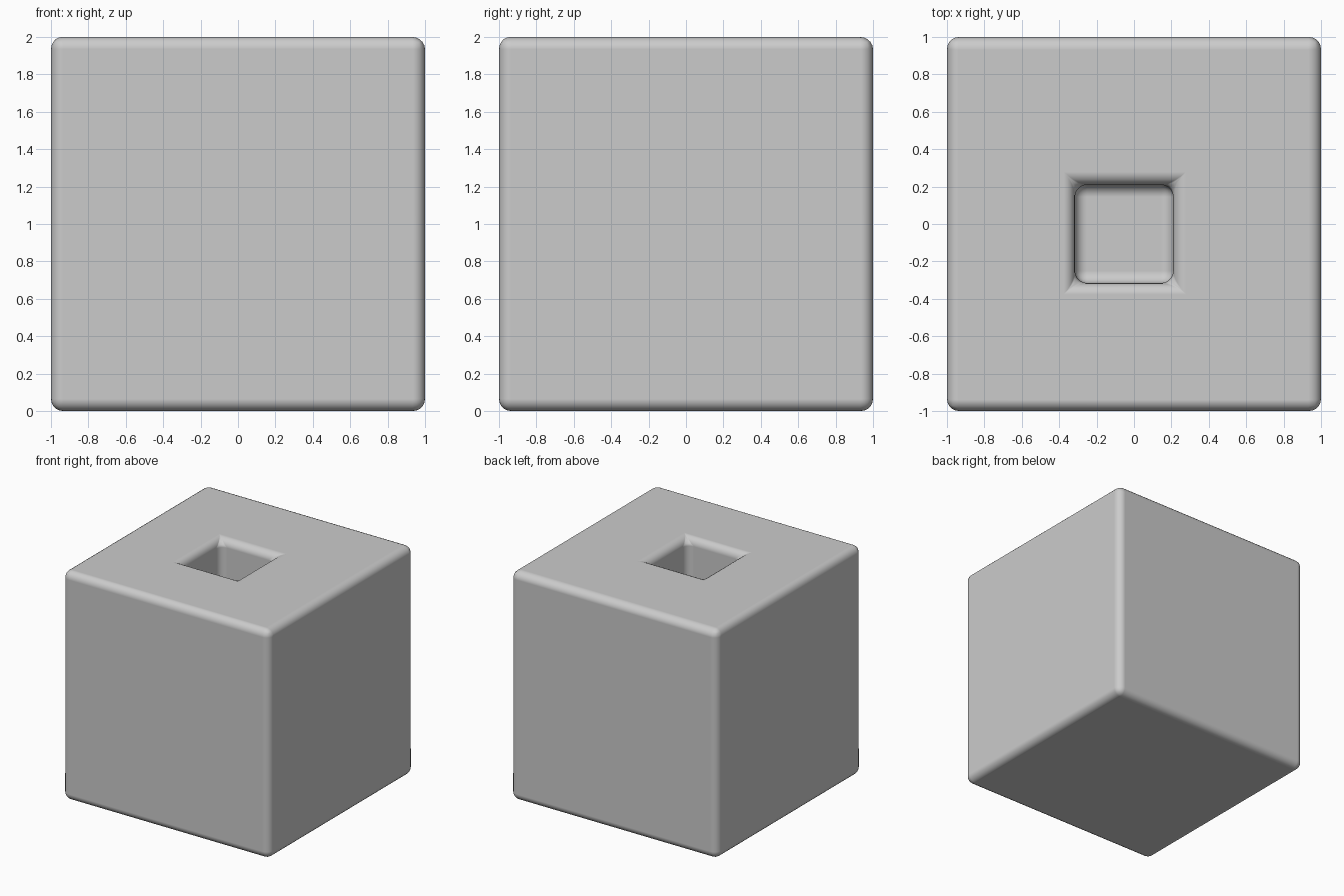
import bpy, bmesh
from mathutils import Vector

if "Cube" in bpy.data.objects:
    bpy.data.objects.remove(bpy.data.objects["Cube"])

HALF, HOLE_HALF, HOLE_CENTRE, DEPTH = 1.0, 0.263, -0.053, 0.6

# Block: a cube standing on the ground
bm = bmesh.new()
bmesh.ops.create_cube(bm, size=2 * HALF)
bmesh.ops.translate(bm, verts=bm.verts, vec=(0, 0, HALF))

# Square pocket: inset the top, place the opening, then push it down
top = max(bm.faces, key=lambda f: f.calc_center_median().z)
bmesh.ops.inset_individual(bm, faces=[top], thickness=0.5)
for v in top.verts:
    v.co.x = HOLE_CENTRE + (HOLE_HALF if v.co.x > 0 else -HOLE_HALF)
    v.co.y = HOLE_CENTRE + (HOLE_HALF if v.co.y > 0 else -HOLE_HALF)
floor = bmesh.ops.extrude_discrete_faces(bm, faces=[top])["faces"][0]
bmesh.ops.translate(bm, verts=list(floor.verts), vec=Vector((0, 0, -DEPTH)))
bmesh.ops.recalc_face_normals(bm, faces=bm.faces)

mesh = bpy.data.meshes.new("block_with_pocket")
bm.to_mesh(mesh)
bm.free()
block = bpy.data.objects.new("block_with_pocket", mesh)
bpy.context.collection.objects.link(block)
mesh.shade_smooth()

# Rounded edges, outside and in the pocket
bevel = block.modifiers.new("rounded_edges", 'BEVEL')
bevel.width = 0.065
bevel.segments = 5
bevel.limit_method = 'ANGLE'
bevel.harden_normals = True
